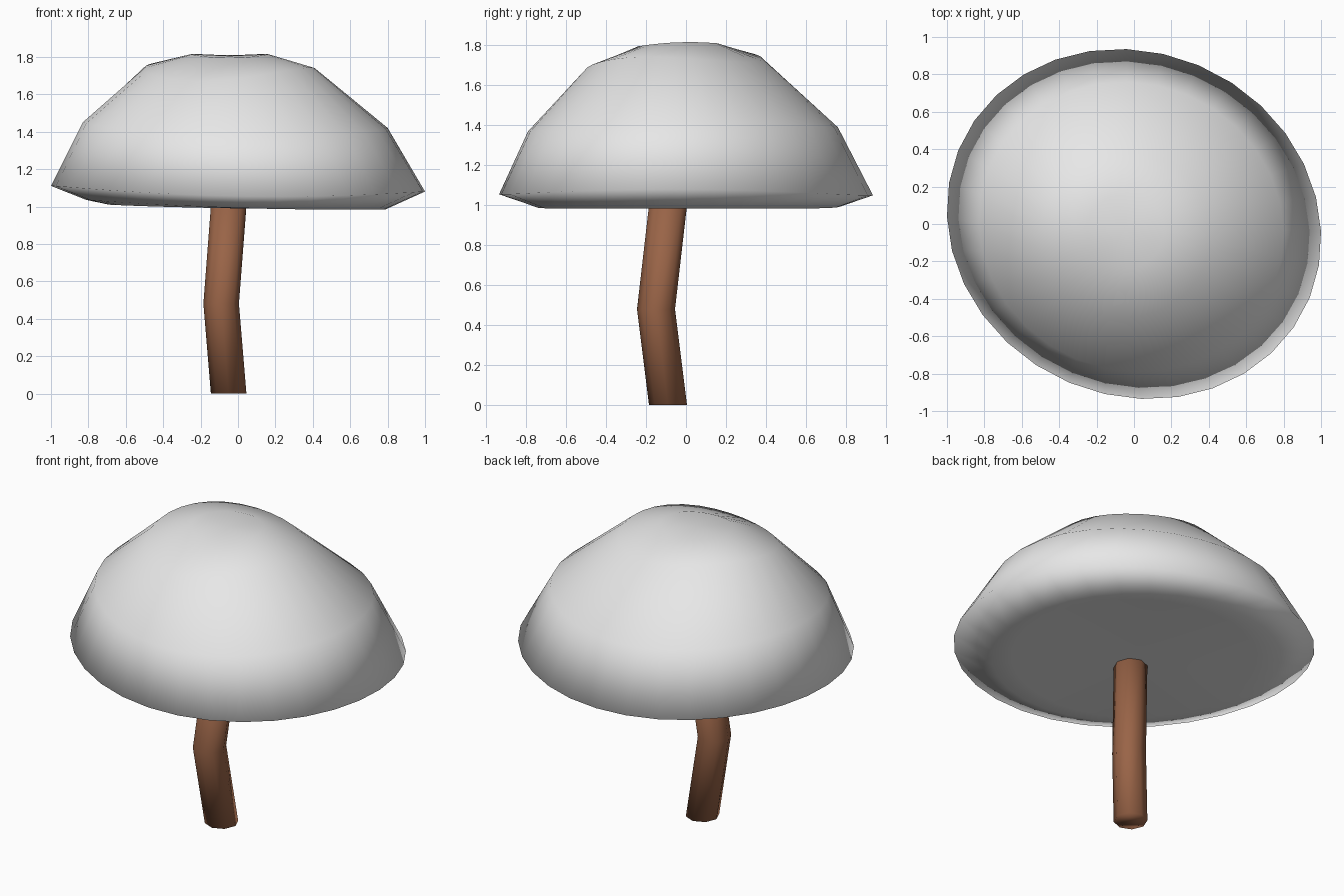
import bpy
import bmesh
from math import sin, cos, tau

cube = bpy.data.objects.get("Cube")
if cube:
    bpy.data.objects.remove(cube, do_unlink=True)


def make_material(name, rgb):
    mat = bpy.data.materials.new(name)
    mat.use_nodes = True
    mat.diffuse_color = (*rgb, 1)
    mat.node_tree.nodes["Principled BSDF"].inputs["Base Color"].default_value = (*rgb, 1)
    return mat


def ring(bm, segments, east, north, west, south, skew=0.0, twist=0.0):
    """Closed loop through four (reach, height) pairs, one for each side."""
    cx, cy = (east[0] + west[0]) / 2, (north[0] + south[0]) / 2
    rx, ry = (east[0] - west[0]) / 2, (north[0] - south[0]) / 2
    he, hn, hw, hs = east[1], north[1], west[1], south[1]
    mean = (he + hn + hw + hs) / 4
    verts = []
    for i in range(segments):
        a = tau * i / segments
        x = cx + rx * cos(a) - skew * sin(a)
        y = cy + ry * sin(a) - skew * cos(a)
        z = (mean + (he - hw) / 2 * cos(a) + (hn - hs) / 2 * sin(a)
             + (he + hw - hn - hs) / 4 * cos(2 * a) + twist * sin(2 * a))
        verts.append(bm.verts.new((x, y, z)))
    return verts


def fan(bm, loop, height):
    """Close a loop with triangles meeting at its middle."""
    n = len(loop)
    cx = sum(v.co.x for v in loop) / n
    cy = sum(v.co.y for v in loop) / n
    tip = bm.verts.new((cx, cy, height))
    for i in range(n):
        bm.faces.new((loop[i], loop[(i + 1) % n], tip))


def loft(bm, loops):
    for low, high in zip(loops, loops[1:]):
        n = len(low)
        for i in range(n):
            j = (i + 1) % n
            bm.faces.new((low[i], low[j], high[j], high[i]))


def finish(bm, name, mat):
    bmesh.ops.recalc_face_normals(bm, faces=bm.faces)
    for face in bm.faces:
        face.smooth = True
    mesh = bpy.data.meshes.new(name)
    bm.to_mesh(mesh)
    bm.free()
    mesh.materials.append(mat)
    obj = bpy.data.objects.new(name, mesh)
    bpy.context.scene.collection.objects.link(obj)
    return obj


# Cap: uneven dome, listed from the underside up to the crown
bm = bmesh.new()
SIDES = 32
cap_loops = [
    ring(bm, SIDES, (0.69, 0.99), (0.67, 0.995), (-0.69, 1.01), (-0.66, 0.99)),
    ring(bm, SIDES, (0.79, 0.985), (0.77, 0.993), (-0.81, 1.035), (-0.75, 0.992), skew=0.03),
    ring(bm, SIDES, (1.0, 1.08), (0.935, 1.05), (-1.0, 1.11), (-0.935, 1.055), skew=0.04),
    ring(bm, SIDES, (0.80, 1.42), (0.76, 1.39), (-0.83, 1.45), (-0.79, 1.37), skew=0.02),
    ring(bm, SIDES, (0.41, 1.74), (0.38, 1.735), (-0.50, 1.74), (-0.50, 1.68), twist=-0.025),
    ring(bm, SIDES, (0.16, 1.815), (0.16, 1.81), (-0.25, 1.815), (-0.24, 1.795)),
]
loft(bm, cap_loops)
fan(bm, cap_loops[0], 1.0)
fan(bm, cap_loops[-1], 1.805)
finish(bm, "cap", make_material("pale grey", (0.8, 0.8, 0.8)))

# Stem: eight-sided post with one bend
bm = bmesh.new()
stem_loops = []
for cx, cy, z in ((-0.05, -0.09, 0.0), (-0.09, -0.15, 0.48), (-0.05, -0.09, 1.0)):
    r = 0.095
    stem_loops.append(ring(bm, 8, (cx + r, z), (cy + r, z), (cx - r, z), (cy - r, z)))
loft(bm, stem_loops)
bm.faces.new(stem_loops[0])
bm.faces.new(stem_loops[-1])
finish(bm, "stem", make_material("bark brown", (0.319, 0.127, 0.063)))
